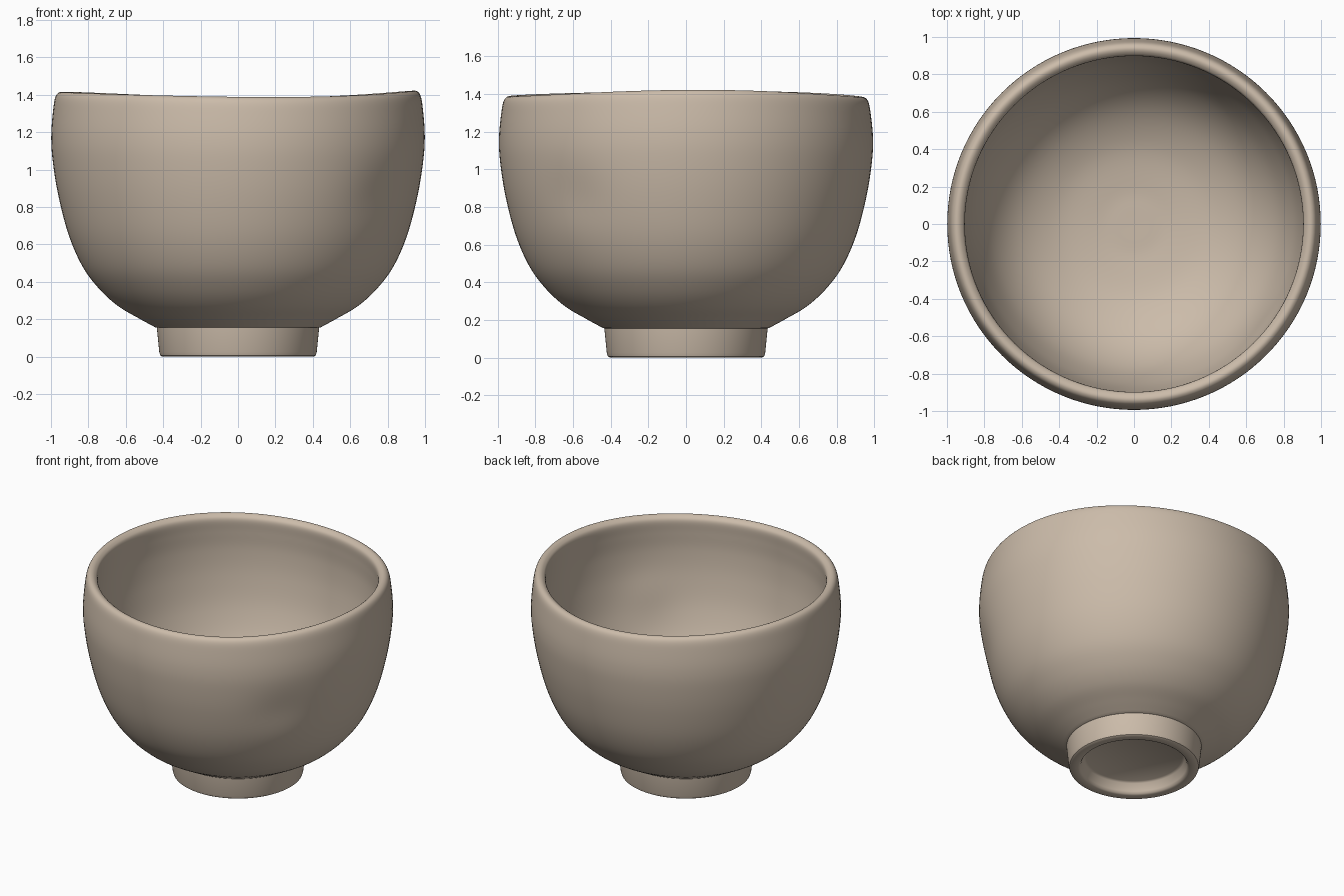
import bpy, bmesh, math
from mathutils import Vector

if "Cube" in bpy.data.objects:
    bpy.data.objects.remove(bpy.data.objects["Cube"])

SEGMENTS = 128


def smooth_curve(pts, steps=6):
    """Catmull-Rom curve through the given (radius, height) points."""
    p = [Vector(q) for q in pts]
    p = [2 * p[0] - p[1]] + p + [2 * p[-1] - p[-2]]
    out = []
    for a, b, c, d in zip(p, p[1:], p[2:], p[3:]):
        for i in range(steps):
            t = i / steps
            out.append(0.5 * (2 * b + (c - a) * t + (2 * a - 5 * b + 4 * c - d) * t * t
                              + (3 * b - a - 3 * c + d) * t ** 3))
    return out + [p[-2]]


# Foot ring: recessed underside, rounded lip and slightly flared side
foot = [Vector(q) for q in [(0.31, 0.08), (0.325, 0.07), (0.34, 0.02), (0.348, 0.006),
                            (0.36, 0), (0.405, 0), (0.415, 0.006), (0.421, 0.025), (0.434, 0.155)]]
# Body: outer wall, rounded rim, inner wall down to the floor
body = smooth_curve([(0.442, 0.157), (0.53, 0.205), (0.64, 0.27), (0.74, 0.36), (0.83, 0.48),
                     (0.905, 0.65), (0.96, 0.86), (0.99, 1.05), (0.996, 1.18), (0.985, 1.31),
                     (0.972, 1.378), (0.948, 1.402), (0.92, 1.395), (0.902, 1.365),
                     (0.906, 1.28), (0.91, 1.15), (0.895, 0.97), (0.85, 0.75), (0.76, 0.53),
                     (0.62, 0.37), (0.42, 0.265), (0.2, 0.225), (0.05, 0.22)])
profile = foot + body


def shaped(r, z, a):
    """Hand-thrown irregularity: uneven rim, slightly oval wall, thumb dent."""
    k = max(0, (z - 0.4)) ** 2
    wave = 0.016 * math.cos(2 * a) + 0.004 * math.cos(3 * a - 0.6)
    r *= 1 + 0.004 * k * math.cos(2 * a)
    dent_a = (a - math.radians(322)) / 0.2
    dent_z = (z - 0.86) / 0.15
    r -= 0.012 * math.exp(-dent_a ** 2 - dent_z ** 2)
    return (r * math.cos(a), r * math.sin(a), z + wave * min(k, 1))


bm = bmesh.new()
rings = []
for r, z in profile:
    rings.append([bm.verts.new(shaped(r, z, 2 * math.pi * i / SEGMENTS)) for i in range(SEGMENTS)])
for lo, hi in zip(rings, rings[1:]):
    for i in range(SEGMENTS):
        j = (i + 1) % SEGMENTS
        bm.faces.new((lo[i], lo[j], hi[j], hi[i]))
# Close the underside and the inner floor
bm.faces.new(rings[0][::-1])
bm.faces.new(rings[-1])
bmesh.ops.recalc_face_normals(bm, faces=bm.faces)

mesh = bpy.data.meshes.new("tea_bowl")
bm.to_mesh(mesh)
bm.free()
bowl = bpy.data.objects.new("tea_bowl", mesh)
bpy.context.collection.objects.link(bowl)

# Warm unglazed clay
clay = bpy.data.materials.new("clay")
clay.diffuse_color = (0.60, 0.50, 0.40, 1)
clay.use_nodes = True
clay.node_tree.nodes["Principled BSDF"].inputs["Base Color"].default_value = clay.diffuse_color
mesh.materials.append(clay)

bpy.context.view_layer.objects.active = bowl
bowl.select_set(True)
bpy.ops.object.shade_smooth_by_angle(angle=math.radians(40))
